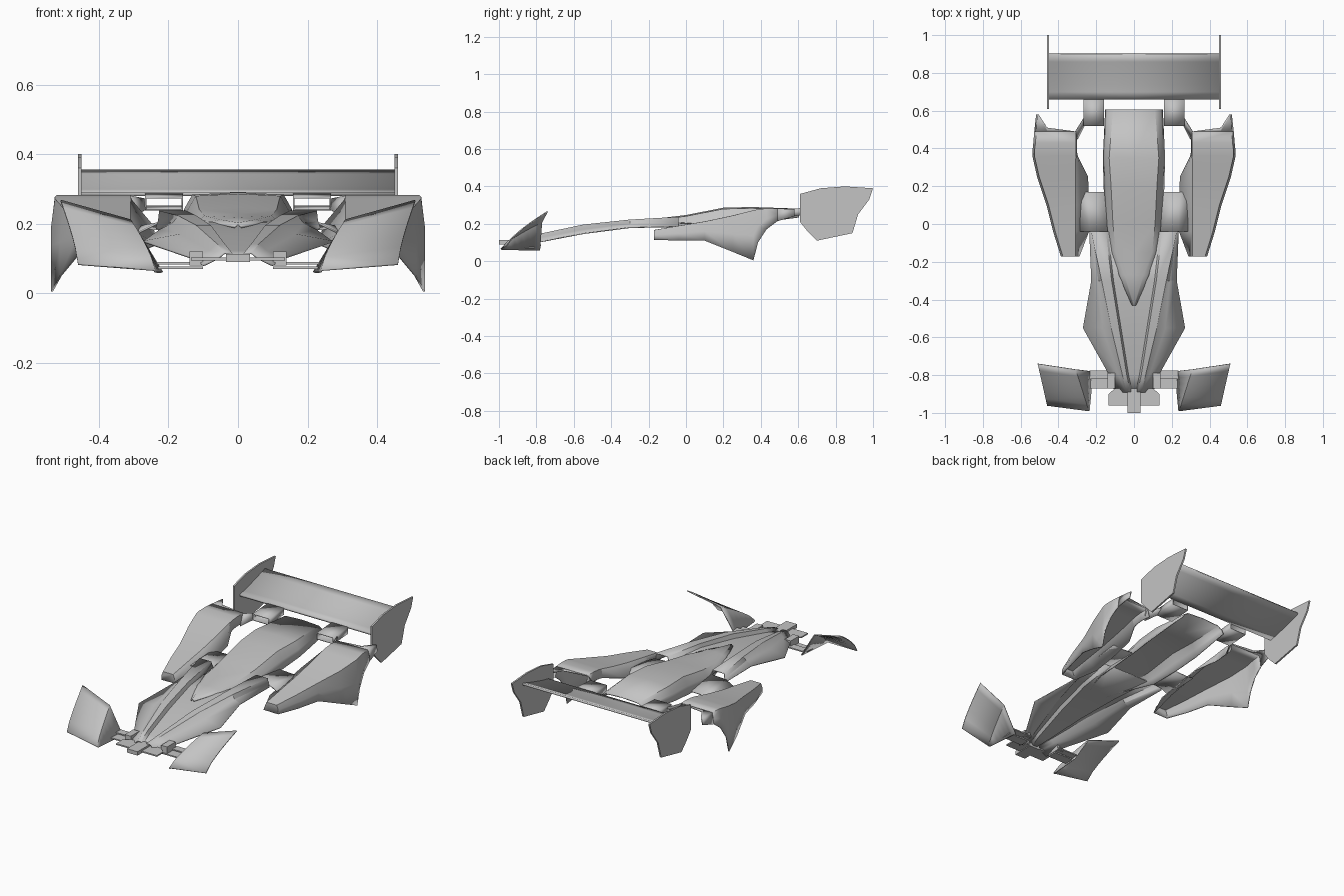
import bpy
import bmesh
import math

default_cube = bpy.data.objects.get("Cube")
if default_cube:
    bpy.data.objects.remove(default_cube, do_unlink=True)

# One plain body colour
grey = bpy.data.materials.new("body grey")
grey.use_nodes = True
colour = (.55, .55, .55, 1)
grey.diffuse_color = colour
grey.node_tree.nodes["Principled BSDF"].inputs["Base Color"].default_value = colour


def finish(name, bm, thickness, mirrored):
    """Turn a bmesh into a shaded object with mirror and shell thickness."""
    bmesh.ops.remove_doubles(bm, verts=bm.verts, dist=.001)
    bmesh.ops.recalc_face_normals(bm, faces=bm.faces)
    mesh = bpy.data.meshes.new(name)
    bm.to_mesh(mesh)
    bm.free()
    mesh.materials.append(grey)
    obj = bpy.data.objects.new(name, mesh)
    bpy.context.collection.objects.link(obj)
    bpy.ops.object.select_all(action='DESELECT')
    bpy.context.view_layer.objects.active = obj
    obj.select_set(True)
    bpy.ops.object.shade_smooth_by_angle(angle=math.radians(25))
    if mirrored:
        mirror = obj.modifiers.new("mirror", 'MIRROR')
        mirror.use_clip = True
    if thickness:
        shell = obj.modifiers.new("shell", 'SOLIDIFY')
        shell.thickness = thickness
        shell.offset = 0


def sheet(name, rows, thickness=.006, cap_front=False):
    """Skin a mirrored grid of xyz points, one row after another."""
    bm = bmesh.new()
    grid = [[bm.verts.new(point) for point in row] for row in rows]
    for near, far in zip(grid, grid[1:]):
        for i in range(len(near) - 1):
            bm.faces.new((near[i], near[i + 1], far[i + 1], far[i]))
    if cap_front:
        bm.faces.new(grid[0])
    finish(name, bm, thickness, mirrored=True)


def loft(name, stations, section, **options):
    """Skin cross-sections: a rule turns each station's sizes into x, z pairs."""
    rows = [[(x, y, z) for x, z in section(*sizes)] for y, *sizes in stations]
    sheet(name, rows, **options)


def slab(name, outline, low, high, place):
    """Extrude a flat outline between two levels along the axis left over."""
    bm = bmesh.new()
    base = bm.faces.new([bm.verts.new(place(a, b, low)) for a, b in outline])
    extruded = bmesh.ops.extrude_face_region(bm, geom=[base], use_keep_orig=True)
    moved = [v for v in extruded["geom"] if isinstance(v, bmesh.types.BMVert)]
    bmesh.ops.translate(bm, verts=moved, vec=place(0, 0, high - low))
    finish(name, bm, thickness=0, mirrored=True)


def plan(x, y, level):
    return (x, y, level)


def side(y, z, level):
    return (level, y, z)


def box(name, x, y, z):
    """Mirrored block between pairs of limits."""
    corners = [(x[0], y[0]), (x[1], y[0]), (x[1], y[1]), (x[0], y[1])]
    slab(name, corners, z[0], z[1], plan)


def mix(a, b, t):
    return a + (b - a) * t


# Rear wing blade, curving up towards the back
steps = [i / 6 for i in range(7)]
wing_rows = []
for t in steps:
    y, z = mix(.66, .9, t), mix(.285, .35, t ** 1.2)
    wing_rows.append([(0, y, z), (.45, y, z)])
sheet("rear_wing", wing_rows, thickness=.012)

# Rear wing end plates
slab("rear_wing_end_plate", [
    (.61, .36), (.72, .39), (.85, .4), (1, .39), (.98, .33), (.92, .25),
    (.89, .15), (.7, .11), (.65, .16), (.61, .21),
], .45, .46, side)

# Hollow wing brackets behind the engine cover, linked to the fenders
inner, outer = .16, .265


def bracket_section(low, high):
    return [(inner, low), (outer, low), (outer, high), (inner, high), (inner, low)]


loft("rear_wing_bracket", [(.52, .24, .275), (.66, .25, .285)], bracket_section)
sheet("bracket_link", [
    [(.315, .48, .28), (outer, .56, .27)],
    [(.3, .45, .22), (outer, .52, .24)],
])


# Nose: central valley, raised rail and outer fin plate on each side
def nose_section(floor, rail_inner, rail_outer, fin, rise):
    crest = floor + rise
    return [
        (0, floor), (rail_inner, floor), (rail_inner + .01, crest),
        (rail_outer, crest), (mix(rail_outer, fin, .3), floor), (fin, floor - .02),
    ]


loft("nose", [
    (-.89, .1, .01, .04, .1, .015),
    (-.8, .12, .03, .06, .13, .02),
    (-.55, .168, .07, .12, .27, .025),
    (-.3, .2, .11, .17, .225, .02),
    (-.04, .205, .14, .225, .235, .03),
], nose_section)
box("nose_tip", (0, .035), (-1, -.87), (.09, .113))
slab("nose_plate", [
    (0, -.96), (.135, -.96), (.135, -.9), (.1, -.87), (0, -.87),
], .094, .102, plan)

# Bars carrying the front fenders
for level, front, back in [(.07, -.87, -.81), (.082, -.82, -.775)]:
    box("front_fender_bar", (.1, .235), (front, back), (level, level + .007))
box("front_bar_mount", (.1, .14), (-.87, -.79), (.08, .12))

# Front fenders: swept top and steep inner wall
fender_rows = []
for t in steps:
    rise = t ** .75
    fender_rows.append([
        (mix(.46, .51, t), mix(-.96, -.74, t), mix(.083, .266, rise)),
        (mix(.24, .31, t), mix(-.99, -.77, t), mix(.066, .21, rise)),
        (mix(.237, .218, t), mix(-.985, -.78, t), .06),
    ])
sheet("front_fender", fender_rows)


# Engine cover flowing back from a pointed screen
def cover_section(top, crown, skirt, hem):
    shoulder = top - .006
    return [
        (0, top), (crown, shoulder),
        (mix(crown, skirt, .7), mix(shoulder, hem, .5)), (skirt, hem),
    ]


loft("engine_cover", [
    (-.43, .2, .005, .01, .19),
    (-.27, .215, .05, .08, .2),
    (-.15, .226, .095, .12, .195),
    (0, .244, .11, .15, .175),
    (.2, .283, .12, .158, .185),
    (.35, .287, .13, .162, .2),
    (.605, .278, .11, .15, .235),
], cover_section)

# Flat bridge between the cover and the side pods
sheet("side_bridge", [
    [(.14, -.04, .205), (.235, -.04, .2), (.285, -.04, .175)],
    [(.154, .17, .19), (.24, .17, .185), (.29, .17, .19)],
])


# Side pods growing into the rear fenders, with a creased outer wall
def pod_section(lip, edge, top, hem):
    return [
        (lip, top - .05), (.31, top), (edge - .01, top),
        (edge, mix(top, hem, .5)), (edge, hem),
    ]


loft("side_pod", [
    (-.17, .29, .385, .165, .115),
    (-.04, .24, .425, .187, .11),
    (.1, .24, .46, .21, .11),
    (.25, .245, .51, .242, .05),
    (.36, .3, .535, .27, .005),
    (.385, .305, .535, .275, .1),
    (.43, .305, .53, .28, .17),
    (.49, .3, .525, .28, .215),
], pod_section, cap_front=True)
sheet("fender_tail", [
    [(.31, .49, .28), (.46, .49, .28), (.515, .49, .28), (.525, .49, .215)],
    [(.46, .51, .28), (.505, .58, .275), (.51, .58, .275), (.515, .58, .24)],
])
